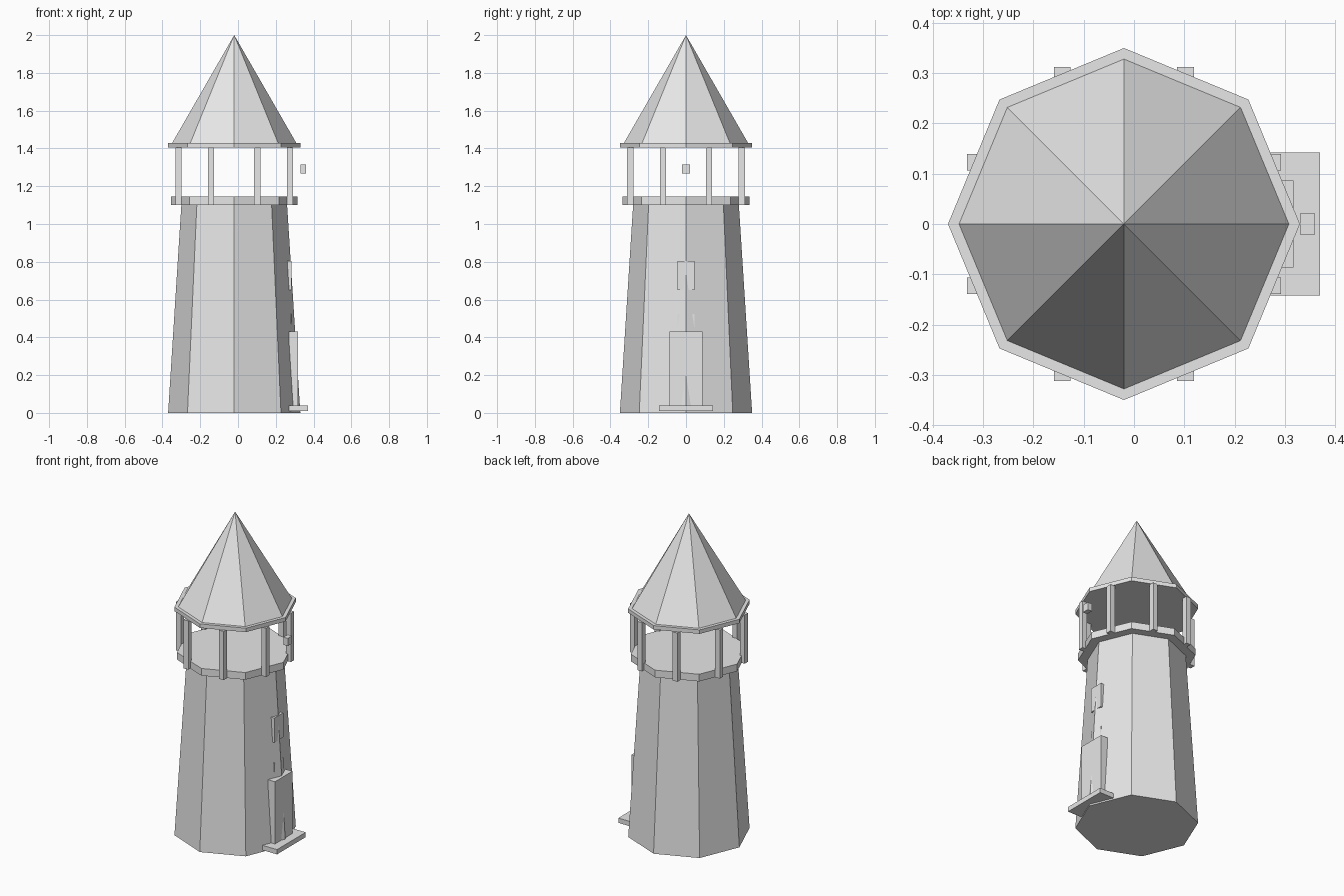
import bpy, math

if "Cube" in bpy.data.objects:
    bpy.data.objects.remove(bpy.data.objects["Cube"])

CX = -0.02  # tower axis

grey = bpy.data.materials.new("light_grey")
grey.diffuse_color = (0.8, 0.8, 0.8, 1)
grey.use_nodes = True
grey.node_tree.nodes["Principled BSDF"].inputs["Base Color"].default_value = grey.diffuse_color


def octagon(name, r_low, r_top, z0, z1):
    """Eight-sided frustum or cone with corners on the x and y axes."""
    bpy.ops.mesh.primitive_cone_add(vertices=8, radius1=r_low, radius2=r_top,
                                    depth=z1 - z0, location=(CX, 0, (z0 + z1) / 2))
    ob = bpy.context.object
    ob.name = name
    ob.data.materials.append(grey)


def box(name, x0, x1, y0, y1, z0, z1):
    bpy.ops.mesh.primitive_cube_add(size=1, location=((x0 + x1) / 2, (y0 + y1) / 2, (z0 + z1) / 2))
    ob = bpy.context.object
    ob.name = name
    ob.scale = (x1 - x0, y1 - y0, z1 - z0)
    bpy.ops.object.transform_apply(location=False, rotation=False, scale=True)
    ob.data.materials.append(grey)


# Tower body, gallery deck and roof
octagon("tower", 0.35, 0.28, 0, 1.10)
octagon("gallery_deck", 0.335, 0.335, 1.10, 1.145)
octagon("roof_rim", 0.35, 0.35, 1.405, 1.43)
octagon("roof_cone", 0.328, 0, 1.43, 2.0)

# Gallery posts, one on the middle of each side
for i in range(8):
    a = math.radians(22.5 + 45 * i)
    x, y = CX + 0.32 * math.cos(a), 0.32 * math.sin(a)
    box("gallery_post", x - 0.0165, x + 0.0165, y - 0.0165, y + 0.0165, 1.10, 1.405)

# Entrance and windows on the right side
box("door", 0.27, 0.317, -0.087, 0.087, 0.03, 0.43)
box("door_step", 0.27, 0.37, -0.142, 0.142, 0.01, 0.04)
for z in (0.37, 0.65):
    box("window", 0.253, 0.283, -0.044, 0.044, z, z + 0.153)

# Small lamp block beside the gallery
box("lamp", 0.33, 0.36, -0.021, 0.021, 1.267, 1.315)
